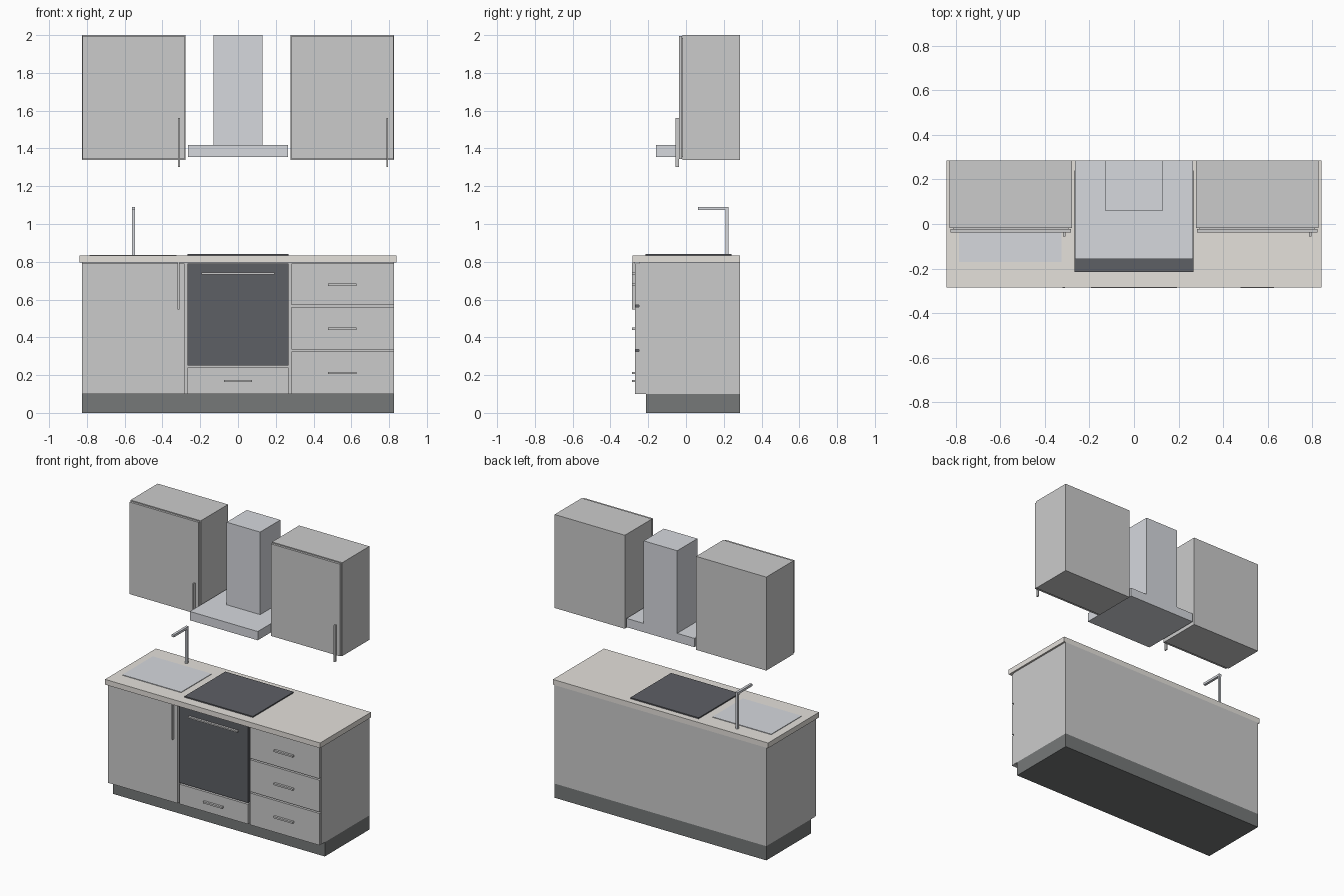
import bpy, bmesh

if "Cube" in bpy.data.objects:
    bpy.data.objects.remove(bpy.data.objects["Cube"])


def material(name, r, g, b):
    m = bpy.data.materials.new(name)
    m.diffuse_color = (r, g, b, 1)
    m.use_nodes = True
    m.node_tree.nodes["Principled BSDF"].inputs["Base Color"].default_value = m.diffuse_color
    return m


CARCASS = material("carcass_grey", 0.64, 0.64, 0.61)
FRONT = material("front_light_grey", 0.82, 0.82, 0.79)
STONE = material("worktop_stone", 0.78, 0.75, 0.71)
STEEL = material("steel", 0.67, 0.69, 0.73)
HANDLE = material("handle_metal", 0.6, 0.6, 0.6)
DARK = material("plinth_dark", 0.18, 0.19, 0.19)
BLACK = material("black_glass", 0.11, 0.115, 0.13)


def box(name, x, y, z, mat):
    """Box from (min, max) ranges on each axis."""
    bm = bmesh.new()
    bmesh.ops.create_cube(bm, size=1)
    for v in bm.verts:
        v.co = [r[0] if c < 0 else r[1] for c, r in zip(v.co, (x, y, z))]
    me = bpy.data.meshes.new(name)
    bm.to_mesh(me)
    bm.free()
    me.materials.append(mat)
    ob = bpy.data.objects.new(name, me)
    bpy.context.collection.objects.link(ob)
    return ob


BACK = 0.285
FACE = (-0.27, -0.25)      # lower door and drawer fronts
GRIP = (-0.286, -0.27)     # lower handles

# Base unit
box("plinth", (-0.827, 0.827), (-0.213, BACK), (0, 0.1), DARK)
box("base_carcass", (-0.827, 0.827), (-0.25, BACK), (0.1, 0.795), CARCASS)
box("worktop", (-0.84, 0.84), (-0.284, BACK), (0.795, 0.832), STONE)

# Left door with upright handle
box("base_door", (-0.825, -0.283), FACE, (0.1, 0.79), FRONT)
box("base_door_handle", (-0.32, -0.31), GRIP, (0.547, 0.795), HANDLE)

# Oven and the drawer below it
box("oven_front", (-0.267, 0.267), FACE, (0.25, 0.79), BLACK)
box("oven_handle", (-0.192, 0.192), GRIP, (0.733, 0.743), HANDLE)
box("oven_drawer", (-0.267, 0.267), FACE, (0.1, 0.24), FRONT)
box("oven_drawer_handle", (-0.075, 0.075), GRIP, (0.163, 0.175), HANDLE)

# Drawer stack
drawers = [(0.1, 0.325, 0.211), (0.335, 0.56, 0.445), (0.57, 0.79, 0.679)]
for i, (z0, z1, hz) in enumerate(drawers, 1):
    box(f"drawer_{i}", (0.283, 0.825), FACE, (z0, z1), FRONT)
    box(f"drawer_{i}_handle", (0.477, 0.627), GRIP, (hz - 0.006, hz + 0.006), HANDLE)

# Hob and sink
box("hob", (-0.267, 0.267), (-0.215, 0.24), (0.832, 0.84), BLACK)
box("sink", (-0.785, -0.325), (-0.17, 0.17), (0.832, 0.836), STEEL)

# Tap
box("tap_post", (-0.561, -0.545), (0.21, 0.226), (0.832, 1.09), STEEL)
box("tap_spout", (-0.562, -0.544), (0.063, 0.226), (1.075, 1.091), STEEL)

# Wall cupboards
for side, x0, x1, hx in (("left", -0.827, -0.278, -0.313), ("right", 0.278, 0.827, 0.79)):
    box(f"{side}_wall_cupboard", (x0, x1), (-0.018, BACK), (1.34, 2), CARCASS)
    box(f"{side}_wall_door", (x0 + 0.005, x1 - 0.005), (-0.037, -0.022), (1.345, 1.995), FRONT)
    box(f"{side}_wall_door_spacer", (x0 + 0.015, x1 - 0.015), (-0.022, -0.018), (1.355, 1.985), CARCASS)
    box(f"{side}_wall_handle", (hx - 0.005, hx + 0.005), (-0.055, -0.037), (1.303, 1.56), HANDLE)

# Extractor hood
box("hood_canopy", (-0.265, 0.265), (-0.158, BACK), (1.355, 1.417), STEEL)
box("hood_chimney", (-0.131, 0.131), (0.06, BACK), (1.417, 2), STEEL)
